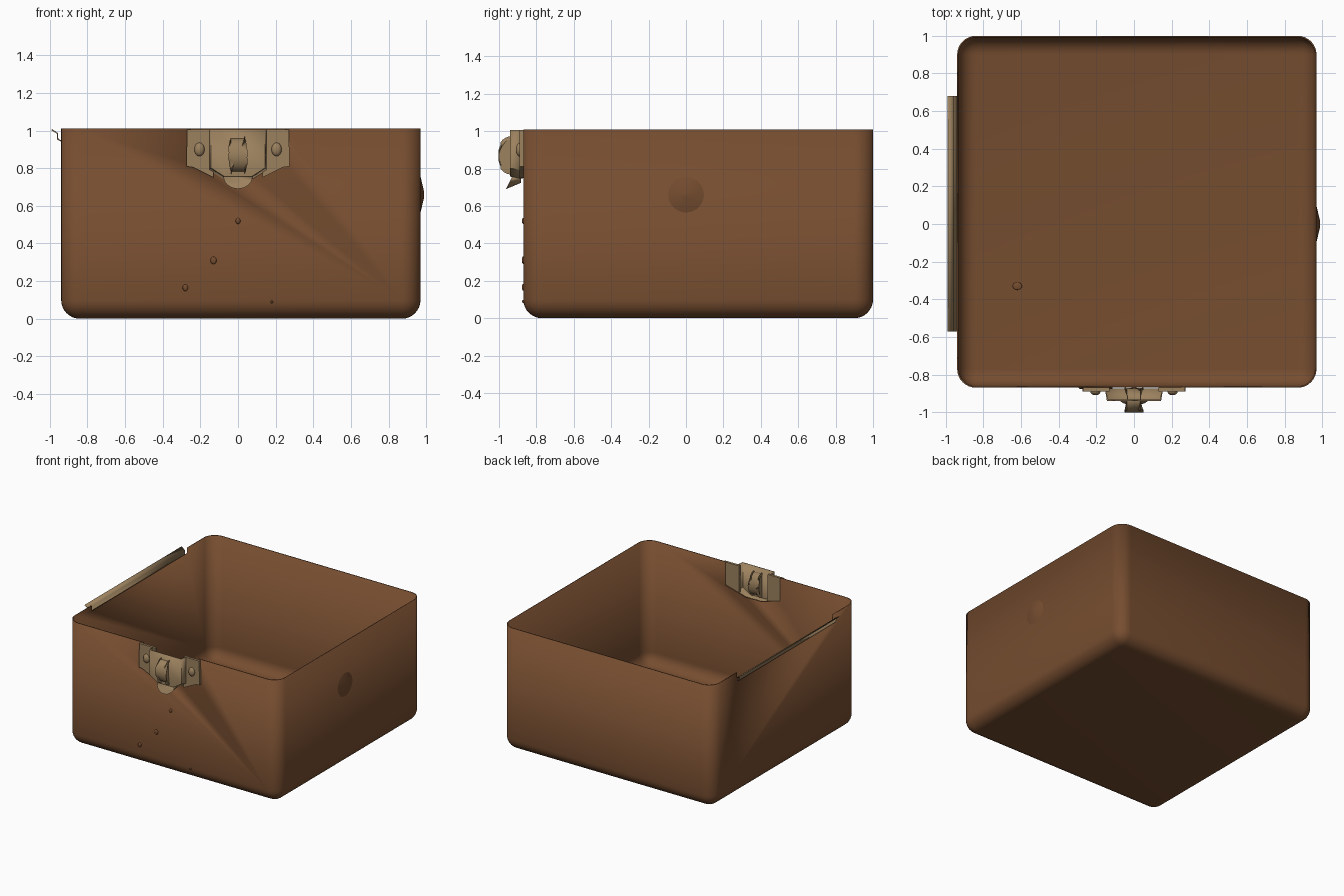
import bpy, bmesh, math
from mathutils import Vector

if "Cube" in bpy.data.objects:
    bpy.data.objects.remove(bpy.data.objects["Cube"], do_unlink=True)


def material(name, rgb):
    m = bpy.data.materials.new(name)
    m.use_nodes = True
    m.diffuse_color = (*rgb, 1)
    m.node_tree.nodes["Principled BSDF"].inputs["Base Color"].default_value = (*rgb, 1)
    return m


BROWN = material("brown shell", (0.18, 0.074, 0.029))
METAL = material("tan metal", (0.33, 0.22, 0.112))


def finish(bm, name, mat, angle=40):
    bmesh.ops.recalc_face_normals(bm, faces=bm.faces)
    mesh = bpy.data.meshes.new(name)
    bm.to_mesh(mesh)
    bm.free()
    ob = bpy.data.objects.new(name, mesh)
    bpy.context.collection.objects.link(ob)
    mesh.materials.append(mat)
    bpy.ops.object.select_all(action='DESELECT')
    ob.select_set(True)
    bpy.context.view_layer.objects.active = ob
    bpy.ops.object.shade_smooth_by_angle(angle=math.radians(angle))
    return ob


def thicken(ob, t, offset=-1):
    mod = ob.modifiers.new("thickness", 'SOLIDIFY')
    mod.thickness, mod.offset = t, offset


def prism(pts, y0, y1):
    """Closed prism from an x,z outline."""
    bm = bmesh.new()
    rings = [[bm.verts.new((x, y, z)) for x, z in pts] for y in (y0, y1)]
    n = len(pts)
    for ring in rings:
        bm.faces.new(ring)
    for i in range(n):
        j = (i + 1) % n
        bm.faces.new((rings[0][i], rings[0][j], rings[1][j], rings[1][i]))
    return bm


def mirrored(right):
    return right + [(-x, z) for x, z in reversed(right)]


def blob(name, loc, size, mat):
    bm = bmesh.new()
    bmesh.ops.create_uvsphere(bm, u_segments=16, v_segments=10, radius=1)
    for v in bm.verts:
        v.co = Vector(loc) + v.co * Vector(size)
    return finish(bm, name, mat, 80)


# Open box with rounded corners and floor edge
X0, X1, Y0, Y1, TOP = -0.94, 0.97, -0.87, 1.0, 1.01
bm = bmesh.new()
bmesh.ops.create_cube(bm, size=1)
for v in bm.verts:
    v.co = (X1 if v.co.x > 0 else X0, Y1 if v.co.y > 0 else Y0, TOP if v.co.z > 0 else 0)
bmesh.ops.delete(bm, geom=[f for f in bm.faces if f.normal.z > 0.9], context='FACES_ONLY')
edges = [e for e in bm.edges if min(v.co.z for v in e.verts) < 0.5]
bmesh.ops.bevel(bm, geom=edges, offset=0.1, segments=8, profile=0.5, affect='EDGES')
box = finish(bm, "box_shell", BROWN)
thicken(box, 0.008)

# Openings in the wall behind the latch and the hinge
latch_hole = mirrored([(0.25, 1.1), (0.25, 0.82), (0.07, 0.77)])
hinge_hole = [(X0 - 0.1, 0.965), (X0 + 0.1, 0.965), (X0 + 0.1, 1.1), (X0 - 0.1, 1.1)]
for name, bm in (("latch_cutter", prism(latch_hole, Y0 - 0.1, Y0 + 0.1)),
                 ("hinge_cutter", prism(hinge_hole, -0.56, 0.68))):
    cutter = finish(bm, name, BROWN)
    cutter.hide_render = True
    mod = box.modifiers.new(name, 'BOOLEAN')
    mod.operation, mod.object, mod.solver = 'DIFFERENCE', cutter, 'EXACT'
    bpy.context.view_layer.objects.active = box
    for m in list(box.modifiers):
        bpy.ops.object.modifier_apply(modifier=m.name)
    bpy.data.objects.remove(cutter, do_unlink=True)

# Latch side wings with rivets
wing = [(0.13, 1.005), (0.27, 1.005), (0.275, 0.81), (0.24, 0.805), (0.13, 0.75)]
for side, label in ((1, "left"), (-1, "right")):
    pts = [(side * x, z) for x, z in wing]
    finish(prism(pts, Y0, Y0 - 0.02), f"latch_wing_{label}", METAL)
    blob(f"latch_rivet_{label}", (side * 0.205, Y0 - 0.02, 0.9), (0.027, 0.02, 0.036), METAL)

# Raised hollow latch body, open at the top and back
outline = mirrored([(0.155, 1.005), (0.155, 0.79), (0.08, 0.745)])
bm = bmesh.new()
back = [bm.verts.new((x, Y0 - 0.005, z)) for x, z in outline]
front = [bm.verts.new((x * 0.93, Y0 - 0.07, z if z > 1 else z + 0.012)) for x, z in outline]
bm.faces.new(front)
for i in range(len(back) - 1):
    bm.faces.new((back[i], back[i + 1], front[i + 1], front[i]))
thicken(finish(bm, "latch_body", METAL), 0.008)

# Flared thumb tongue below the latch
bm = bmesh.new()
rows = []
for i in range(9):
    a = math.pi * i / 8
    x, drop = 0.078 * math.cos(a), 0.065 * math.sin(a)
    rows.append([bm.verts.new((x, Y0 - 0.012, 0.75 - drop * 0.4)),
                 bm.verts.new((x, Y0 - 0.06 - drop * 0.5, 0.755 - drop))])
for a, b in zip(rows, rows[1:]):
    bm.faces.new((a[0], b[0], b[1], a[1]))
bm.faces.new([r[1] for r in rows])
thicken(finish(bm, "latch_tongue", METAL), 0.006)

# Upright oval loop in the middle of the latch
loop = bmesh.new()
bmesh.ops.create_cone(loop, cap_ends=True, segments=32, radius1=1, radius2=1, depth=2)
for v in loop.verts:
    v.co = (v.co.z * 0.036, Y0 - 0.065 + v.co.y * 0.065, 0.87 + v.co.x * 0.088)
rims = [e for e in loop.edges if abs(e.verts[0].co.x - e.verts[1].co.x) < 0.01]
bmesh.ops.bevel(loop, geom=rims, offset=0.014, segments=3, profile=0.5, affect='EDGES')
finish(loop, "latch_loop", METAL)

# Hinge strip: a folded sheet along the right rim
bm = bmesh.new()
profile = [(X0 - 0.002, 0.945), (X0 - 0.018, 0.955), (X0 - 0.02, 0.985), (X0 - 0.05, 1.005)]
ends = [[bm.verts.new((x, y, z)) for x, z in profile] for y in (-0.57, 0.68)]
for i in range(3):
    bm.faces.new((ends[0][i], ends[0][i + 1], ends[1][i + 1], ends[1][i]))
thicken(finish(bm, "hinge_strip", METAL), 0.007, 0)

# Shallow peak on the left wall
bm = bmesh.new()
bmesh.ops.create_cone(bm, segments=20, radius1=0.1, radius2=0.015, depth=0.02, cap_ends=True)
for v in bm.verts:
    v.co = (X1 + 0.009 + v.co.z, v.co.y, 0.66 + v.co.x)
finish(bm, "wall_peak", BROWN, 60)

# Small surface blemishes
for i, (x, z, r) in enumerate([(-0.13, 0.31, 0.02), (-0.28, 0.165, 0.018),
                               (0.0, 0.52, 0.016), (0.18, 0.09, 0.008)]):
    blob(f"front_blemish_{i}", (x, Y0, z), (r * 0.8, 0.008, r), BROWN)
blob("floor_blemish", (-0.62, -0.33, 0.008), (0.025, 0.02, 0.005), BROWN)
